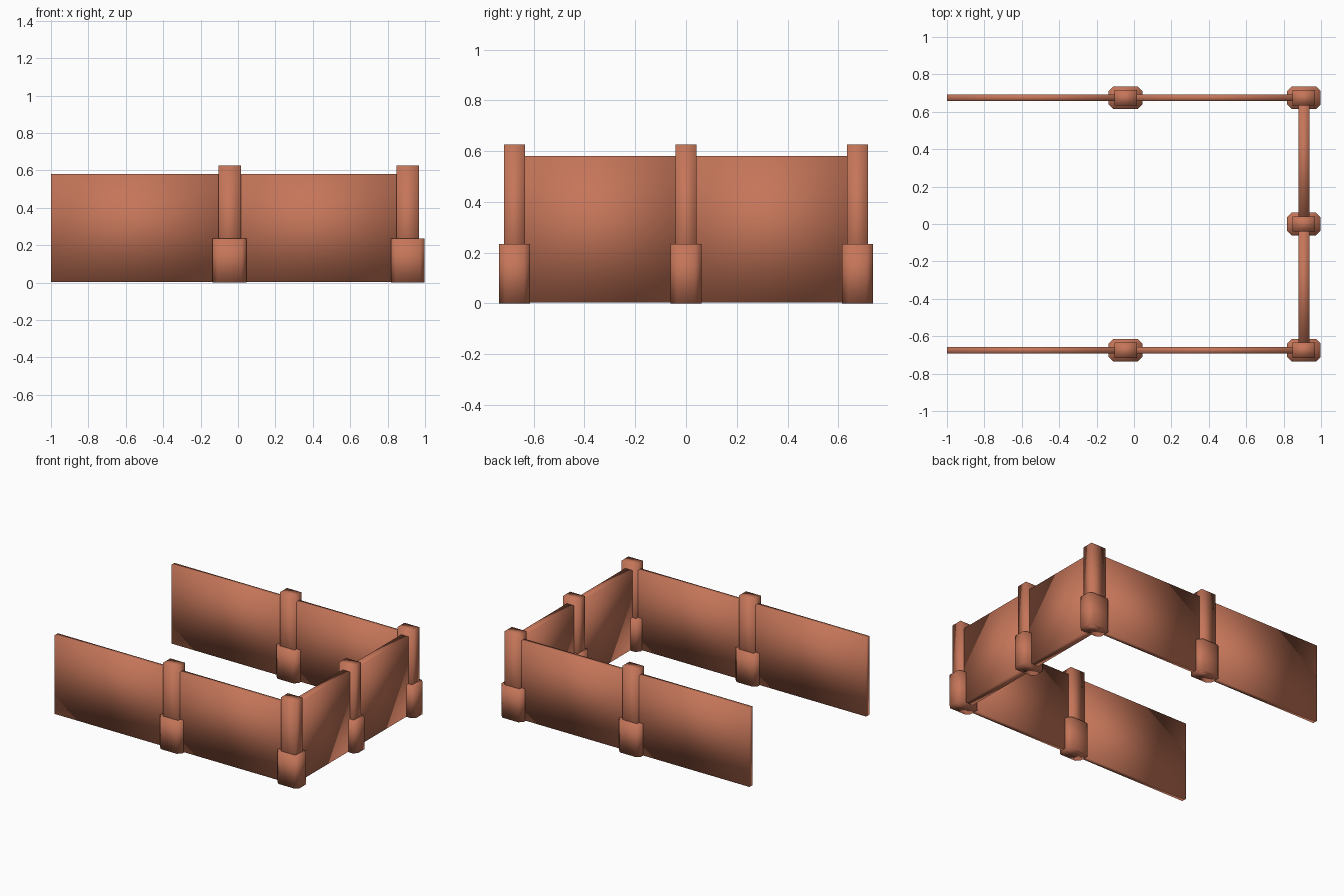
import bpy, bmesh

if "Cube" in bpy.data.objects:
    bpy.data.objects.remove(bpy.data.objects["Cube"])

clay = bpy.data.materials.new("terracotta")
clay.diffuse_color = (0.56, 0.18, 0.10, 1)
clay.use_nodes = True
clay.node_tree.nodes["Principled BSDF"].inputs["Base Color"].default_value = clay.diffuse_color


def prism(name, x0, x1, y0, y1, z0, z1, cut=0.0):
    """Upright block, with optional cut vertical corners, smooth shaded."""
    if cut:
        pts = [(x0 + cut, y0), (x1 - cut, y0), (x1, y0 + cut), (x1, y1 - cut),
               (x1 - cut, y1), (x0 + cut, y1), (x0, y1 - cut), (x0, y0 + cut)]
    else:
        pts = [(x0, y0), (x1, y0), (x1, y1), (x0, y1)]
    bm = bmesh.new()
    low = [bm.verts.new((x, y, z0)) for x, y in pts]
    top = [bm.verts.new((x, y, z1)) for x, y in pts]
    n = len(pts)
    bm.faces.new(low[::-1])
    bm.faces.new(top)
    for i in range(n):
        j = (i + 1) % n
        bm.faces.new((low[i], low[j], top[j], top[i]))
    for f in bm.faces:
        f.smooth = True
    me = bpy.data.meshes.new(name)
    bm.to_mesh(me)
    bm.free()
    me.materials.append(clay)
    ob = bpy.data.objects.new(name, me)
    bpy.context.collection.objects.link(ob)
    return ob


MID_X, END_X, SIDE_Y = -0.045, 0.908, 0.675

# posts with wider cut-corner footings
for x, y in [(MID_X, -SIDE_Y), (MID_X, SIDE_Y), (END_X, -SIDE_Y),
             (END_X, 0), (END_X, SIDE_Y)]:
    prism("post", x - 0.06, x + 0.06, y - 0.041, y + 0.041, 0.0, 0.627)
    prism("post_footing", x - 0.09, x + 0.09, y - 0.061, y + 0.061, 0.0, 0.235, 0.025)

# side wall panels
for s in (-1, 1):
    y = s * SIDE_Y
    for x0, x1 in ((-1.0, MID_X), (MID_X, END_X)):
        prism("side_wall", x0, x1, y - 0.018, y + 0.018, 0.003, 0.58)

# end wall panels
for y0, y1 in ((-SIDE_Y, 0), (0, SIDE_Y)):
    prism("end_wall", END_X - 0.029, END_X + 0.029, y0, y1, 0.003, 0.58)
